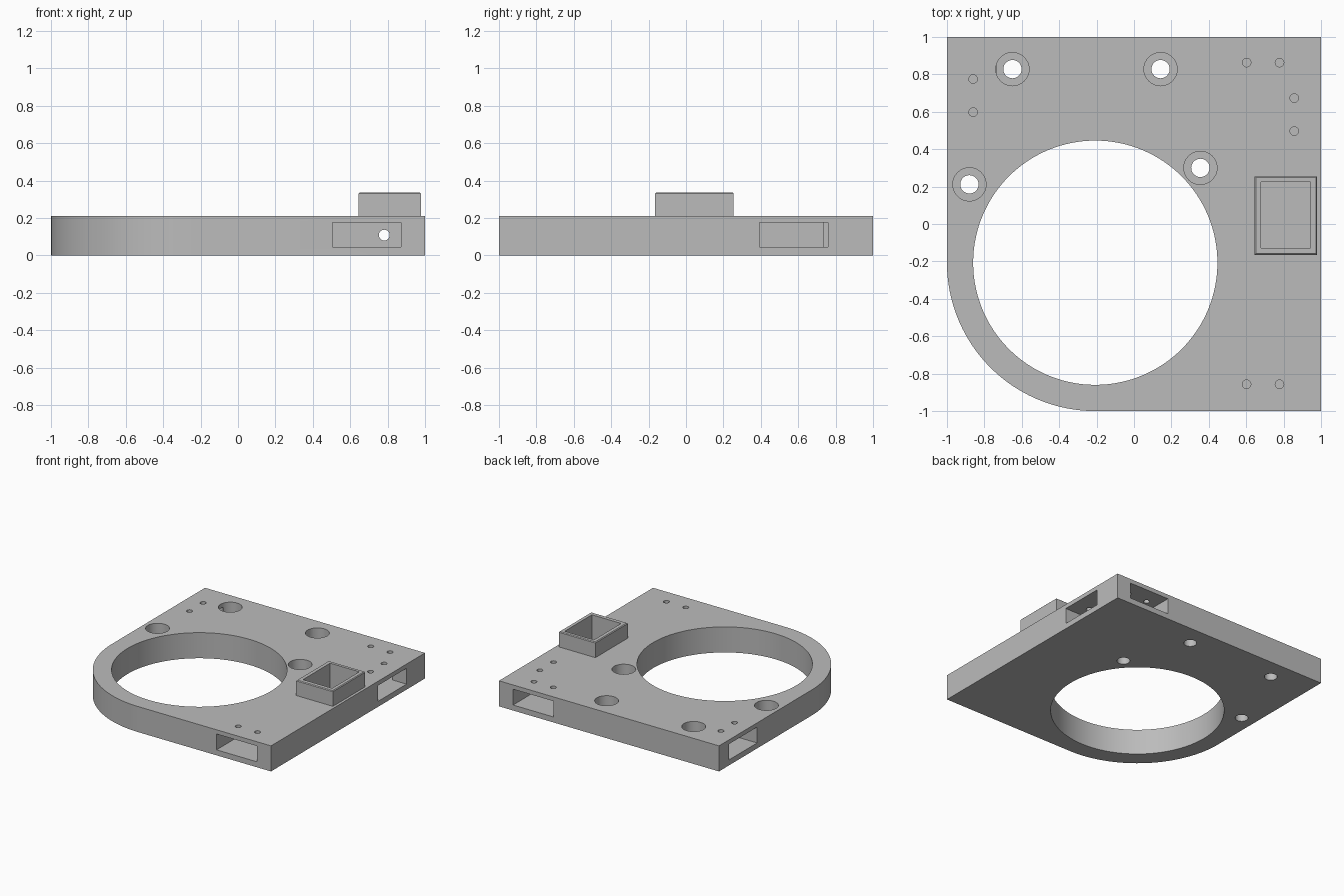
import bpy
import bmesh
import math

cube = bpy.data.objects.get("Cube")
if cube:
    bpy.data.objects.remove(cube, do_unlink=True)

grey = bpy.data.materials.new("light grey")
grey.use_nodes = True
COLOUR = (0.5, 0.5, 0.5, 1)
grey.diffuse_color = COLOUR
grey.node_tree.nodes["Principled BSDF"].inputs["Base Color"].default_value = COLOUR

H = 0.21                       # plate thickness
RING = (-0.207, -0.207)        # centre shared by the bore and the rounded corner
POCKET_Z = (0.045, 0.175)
DEEP = 0.265                   # depth of the side pockets
OUT = 1.1                      # cutters reach past the plate edge


def add_object(name, bm):
    bmesh.ops.recalc_face_normals(bm, faces=bm.faces)
    mesh = bpy.data.meshes.new(name)
    bm.to_mesh(mesh)
    bm.free()
    obj = bpy.data.objects.new(name, mesh)
    bpy.context.collection.objects.link(obj)
    mesh.materials.append(grey)
    return obj


def prism(name, outline, z0, z1):
    bm = bmesh.new()
    face = bm.faces.new([bm.verts.new((x, y, z0)) for x, y in outline])
    top = bmesh.ops.extrude_face_region(bm, geom=[face])["geom"]
    verts = [v for v in top if isinstance(v, bmesh.types.BMVert)]
    bmesh.ops.translate(bm, verts=verts, vec=(0, 0, z1 - z0))
    if len(bm.faces) < len(outline) + 2:
        bm.faces.new([v for v in bm.verts if v not in verts])
    return add_object(name, bm)


def arc(centre, r, start, end, n):
    angles = [math.radians(start + (end - start) * i / n) for i in range(n + 1)]
    return [(centre[0] + r * math.cos(a), centre[1] + r * math.sin(a)) for a in angles]


def box(name, xs, ys, zs):
    (a, b), (c, d) = xs, ys
    return prism(name, [(a, c), (b, c), (b, d), (a, d)], *zs)


def cylinder(name, centre, r, z0, z1, n=32):
    return prism(name, arc(centre, r, 0, 360, n)[:-1], z0, z1)


def cut(target, cutter):
    cutter.hide_render = True
    mod = target.modifiers.new("cut", 'BOOLEAN')
    mod.operation = 'DIFFERENCE'
    mod.solver = 'EXACT'
    mod.object = cutter
    bpy.context.view_layer.objects.active = target
    bpy.ops.object.modifier_apply(modifier=mod.name)


def discard(cutter):
    bpy.data.objects.remove(cutter, do_unlink=True)


# Plate with one large rounded corner
outline = arc(RING, 1 + RING[0], 180, 270, 48) + [(1, -1), (1, 1), (-1, 1)]
plate = prism("base_plate", outline, 0, H)

cutters = [cylinder("bore_cutter", RING, 0.653, -0.1, 0.4, 128)]

# Counterbored mounting holes
for spot in [(-0.65, 0.828), (0.142, 0.828), (0.355, 0.3), (-0.88, 0.212)]:
    cutters.append(cylinder("counterbore_cutter", spot, 0.089, 0.06, 0.4))
    cutters.append(cylinder("bolt_hole_cutter", spot, 0.049, -0.1, 0.1))

# Magnet pockets opening on the four sides
inner = 1 - DEEP
for xs, ys in [((0.505, 0.872), (-OUT, -inner)), ((0.505, 0.872), (inner, OUT)),
               ((inner, OUT), (0.392, 0.76)), ((-OUT, -inner), (0.505, 0.872))]:
    cutters.append(box("pocket_cutter", xs, ys, POCKET_Z))

# Small screw holes from the top face into the pockets
for spot in [(-0.86, 0.775), (-0.86, 0.598), (0.602, 0.863), (0.778, 0.863),
             (0.857, 0.673), (0.857, 0.497), (0.602, -0.857), (0.778, -0.857)]:
    cutters.append(cylinder("screw_hole_cutter", spot, 0.023, 0.1, 0.4, 20))

# Wire channel joining the front pocket, the well and the rear pocket
channel = cylinder("channel_cutter", (0, 0), 0.029, -0.8, 0.8, 24)
channel.rotation_euler.x = math.pi / 2
channel.location = (0.782, 0, 0.108)
cutters.append(channel)

bpy.context.view_layer.update()
for cutter in cutters:
    cut(plate, cutter)
    discard(cutter)

# Raised square socket with a softly chamfered top rim
socket = box("socket_wall", (0.645, 0.978), (-0.165, 0.255), (H, 0.336))
bm = bmesh.new()
bm.from_mesh(socket.data)
rim = [e for e in bm.edges if all(v.co.z > 0.3 for v in e.verts)]
bmesh.ops.bevel(bm, geom=rim, offset=0.006, segments=1, affect='EDGES')
bm.to_mesh(socket.data)
bm.free()

# Well sunk through the socket into the plate
well = box("well_cutter", (0.68, 0.945), (-0.128, 0.225), (0.045, 0.5))
for part in (plate, socket):
    cut(part, well)
discard(well)

# Smooth bores, sharp rims
for part in (plate, socket):
    bpy.ops.object.select_all(action='DESELECT')
    part.select_set(True)
    bpy.context.view_layer.objects.active = part
    bpy.ops.object.shade_smooth_by_angle(angle=math.radians(30))
